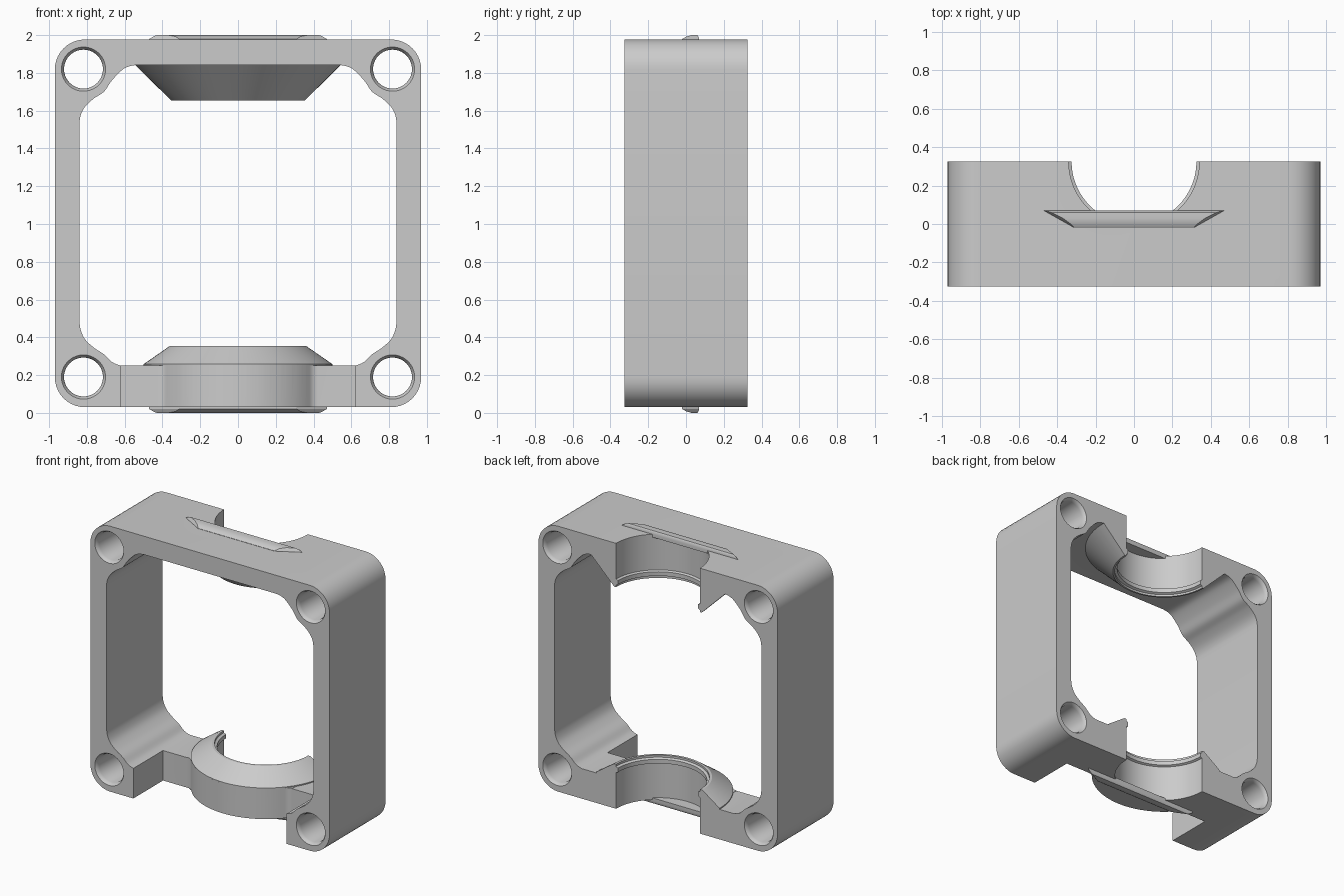
import bpy, bmesh, math
from mathutils import Vector

if "Cube" in bpy.data.objects:
    bpy.data.objects.remove(bpy.data.objects["Cube"])

grey = bpy.data.materials.new("plain_grey")
grey.diffuse_color = (0.6, 0.6, 0.6, 1)
grey.use_nodes = True
grey.node_tree.nodes["Principled BSDF"].inputs["Base Color"].default_value = grey.diffuse_color
YB = 0.325          # back plane, also the centre line of the two bores


def loft(name, rings):
    """Closed solid through rings of equal length."""
    bm = bmesh.new()
    vs = [[bm.verts.new(p) for p in r] for r in rings]
    n = len(vs[0])
    for a, b in zip(vs, vs[1:]):
        for i in range(n):
            j = (i + 1) % n
            bm.faces.new((a[i], a[j], b[j], b[i]))
    bm.faces.new(vs[0])
    bm.faces.new(vs[-1][::-1])
    bmesh.ops.recalc_face_normals(bm, faces=bm.faces[:])
    me = bpy.data.meshes.new(name)
    bm.to_mesh(me)
    bm.free()
    me.materials.append(grey)
    ob = bpy.data.objects.new(name, me)
    bpy.context.collection.objects.link(ob)
    return ob


def prism_y(name, pts, y0, y1):
    return loft(name, [[(x, y, z) for x, z in pts] for y in (y0, y1)])


def prism_z(name, pts, z0, z1):
    return loft(name, [[(x, y, z) for x, y in pts] for z in (z0, z1)])


def box(name, x0, x1, y0, y1, z0, z1):
    return prism_z(name, [(x0, y0), (x1, y0), (x1, y1), (x0, y1)], z0, z1)


def arc(cx, cy, r, a0, a1, n):
    return [(cx + r * math.cos(math.radians(a0 + (a1 - a0) * i / n)),
             cy + r * math.sin(math.radians(a0 + (a1 - a0) * i / n))) for i in range(n + 1)]


def lathe_z(name, prof, n=96):
    return loft(name, [[(x, y, z) for x, y in arc(0, YB, r, 1, 361, n)[:-1]] for r, z in prof])


def combine(target, other, op):
    m = target.modifiers.new("b", 'BOOLEAN')
    m.operation, m.object, m.solver = op, other, 'EXACT'
    bpy.context.view_layer.objects.active = target
    bpy.ops.object.modifier_apply(modifier=m.name)
    bpy.data.objects.remove(other, do_unlink=True)


def smooth_path(pts, n=5):
    """Catmull-Rom curve through the points."""
    p = [Vector(q) for q in [pts[0]] + pts + [pts[-1]]]
    out = []
    for a, b, c, d in zip(p, p[1:], p[2:], p[3:]):
        for i in range(n):
            t = i / n
            out.append(tuple(0.5 * (2 * b + (c - a) * t + (2 * a - 5 * b + 4 * c - d) * t * t
                                    + (3 * b - a - 3 * c + d) * t ** 3)))
    return out + [pts[-1]]


# outer rounded block
X, Z0, Z1, R = 0.97, 0.03, 1.977, 0.16
outer = (arc(X - R, Z1 - R, R, 0, 90, 10) + arc(R - X, Z1 - R, R, 90, 180, 10)
         + arc(R - X, Z0 + R, R, 180, 270, 10) + arc(X - R, Z0 + R, R, 270, 360, 10))
frame = prism_y("frame", outer, -0.325, 0.36)

# window with lobes round the screw holes
low = smooth_path([(0.62, 0.25), (0.665, 0.268), (0.71, 0.31), (0.765, 0.347),
                   (0.81, 0.39), (0.833, 0.44), (0.84, 0.49)])
high = smooth_path([(0.84, 1.53), (0.833, 1.575), (0.81, 1.62), (0.765, 1.663), (0.71, 1.70),
                    (0.67, 1.757), (0.62, 1.81), (0.585, 1.832), (0.54, 1.842)])
half = low + high
window = half + [(-x, z) for x, z in reversed(half)]
combine(frame, prism_y("window_cutter", window, -0.5, 0.5), 'DIFFERENCE')

# open pocket in the front of the bottom bar
combine(frame, box("pocket_cutter", -0.622, 0.622, -0.5, 0.02, -0.2, 0.5), 'DIFFERENCE')

# rounded bulge in the pocket, blended into the wall with fillets
f, rb = 0.06, 0.5
fy = 0.02 - f
fx = math.sqrt((rb + f) ** 2 - (YB - fy) ** 2)
ang = math.degrees(math.atan2(fy - YB, fx))
side = arc(fx, fy, f, 90, 180 + ang, 6)
bulge = ([(fx, 0.06)] + side + arc(0, YB, rb, ang, -180 - ang, 40)[1:-1]
         + [(-x, y) for x, y in reversed(side)] + [(-fx, 0.06)])
combine(frame, prism_z("bulge", bulge, Z0, 0.252), 'UNION')

# conical bosses and stepped bores, bottom and top
combine(frame, lathe_z("lower_boss", [(0.46, 0.10), (0.5, 0.101), (0.5, 0.258), (0.36, 0.355)]), 'UNION')
combine(frame, lathe_z("upper_boss", [(0.5, 1.9), (0.545, 1.842), (0.355, 1.655)]), 'UNION')
bore = [(0.34, -0.1), (0.34, 0.295), (0.325, 0.302), (0.325, 0.332), (0.342, 0.34), (0.342, 0.5)]
combine(frame, lathe_z("lower_bore", bore), 'DIFFERENCE')
combine(frame, lathe_z("upper_bore", [(r, 2.01 - z) for r, z in bore]), 'DIFFERENCE')

# flat back
combine(frame, box("back_cutter", -2, 2, YB, 2, -1, 3), 'DIFFERENCE')

# screw holes with eased rims
rim = [(-0.34, 0.12), (-0.325, 0.117), (-0.313, 0.108), (-0.295, 0.103)]
rim += [(-y, r) for y, r in reversed(rim)]
for sx in (-1, 1):
    for z in (0.19, 1.82):
        hole = loft("hole_cutter", [[(x, y, k) for x, k in arc(sx * 0.818, z, r, 0, 360, 40)[:-1]]
                                    for y, r in rim])
        combine(frame, hole, 'DIFFERENCE')

# shallow ridge on the top and underside, thickening the wall by the bore
def ridge(name, z, up):
    def ring(xb, xf, yb, yf, h):
        return [(-xb, yb, z + up * h), (xb, yb, z + up * h), (xf, yf, z + up * h), (-xf, yf, z + up * h)]
    return loft(name, [ring(0.47, 0.31, 0.07, -0.02, -0.02), ring(0.47, 0.31, 0.07, -0.02, 0.003),
                       ring(0.45, 0.33, 0.066, 0.0, 0.016), ring(0.43, 0.37, 0.06, 0.03, 0.024)])


parts = [frame, ridge("top_ridge", 1.976, 1), ridge("bottom_ridge", 0.024, -1)]
parts[2].location.z = 0.0
for ob in parts:
    bpy.ops.object.select_all(action='DESELECT')
    ob.select_set(True)
    bpy.context.view_layer.objects.active = ob
    bpy.ops.object.shade_smooth_by_angle(angle=math.radians(25))
